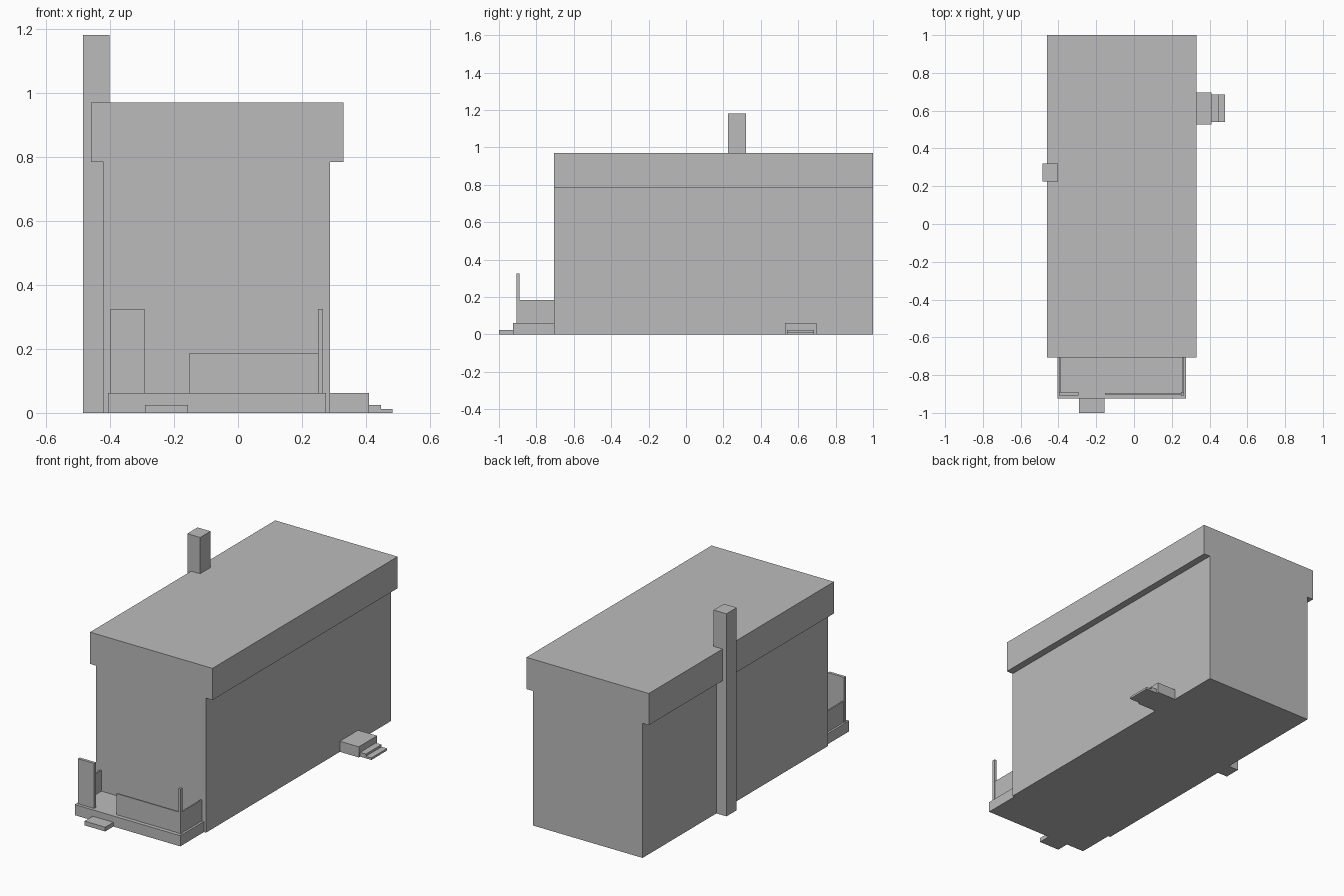
import bpy

cube = bpy.data.objects.get("Cube")
if cube:
    bpy.data.objects.remove(cube, do_unlink=True)

grey = bpy.data.materials.new("plain_grey")
grey.use_nodes = True
colour = (0.5, 0.5, 0.5, 1)
grey.diffuse_color = colour
grey.node_tree.nodes["Principled BSDF"].inputs["Base Color"].default_value = colour


def box(name, x, y, z):
    """Add a box from its (low, high) range on each axis."""
    ranges = (x, y, z)
    bpy.ops.mesh.primitive_cube_add(size=1, location=[(a + b) / 2 for a, b in ranges])
    ob = bpy.context.object
    ob.name = name
    ob.scale = [b - a for a, b in ranges]
    bpy.ops.object.transform_apply(location=False, rotation=False, scale=True)
    ob.data.materials.append(grey)
    return ob


front, back = -0.707, 1.0
deck, rail, post = 0.062, 0.185, 0.325

# House body, flat roof and chimney
box("house_walls", (-0.42, 0.288), (front, back), (0, 0.785))
box("flat_roof", (-0.46, 0.33), (front, back), (0.785, 0.97))
box("chimney", (-0.485, -0.402), (0.225, 0.32), (0, 1.182))

# Front porch with its step
box("porch_deck", (-0.406, 0.275), (-0.925, front), (0, deck))
box("porch_step", (-0.29, -0.157), (-1, -0.925), (0, 0.025))

# Porch posts and railings
box("wide_porch_post", (-0.398, -0.293), (-0.907, -0.89), (deck, post))
box("thin_porch_post", (0.25, 0.265), (-0.907, -0.89), (deck, post))
box("front_railing", (-0.153, 0.25), (-0.902, -0.894), (deck, rail))
for side, x in (("left", 0.254), ("right", -0.394)):
    box(side + "_railing", (x, x + 0.008), (-0.89, front), (deck, rail))

# Side entrance landing and descending steps
box("side_landing", (0.288, 0.41), (0.528, 0.697), (0, deck))
box("side_step_upper", (0.41, 0.447), (0.54, 0.685), (0, 0.025))
box("side_step_lower", (0.447, 0.483), (0.54, 0.685), (0, 0.012))
